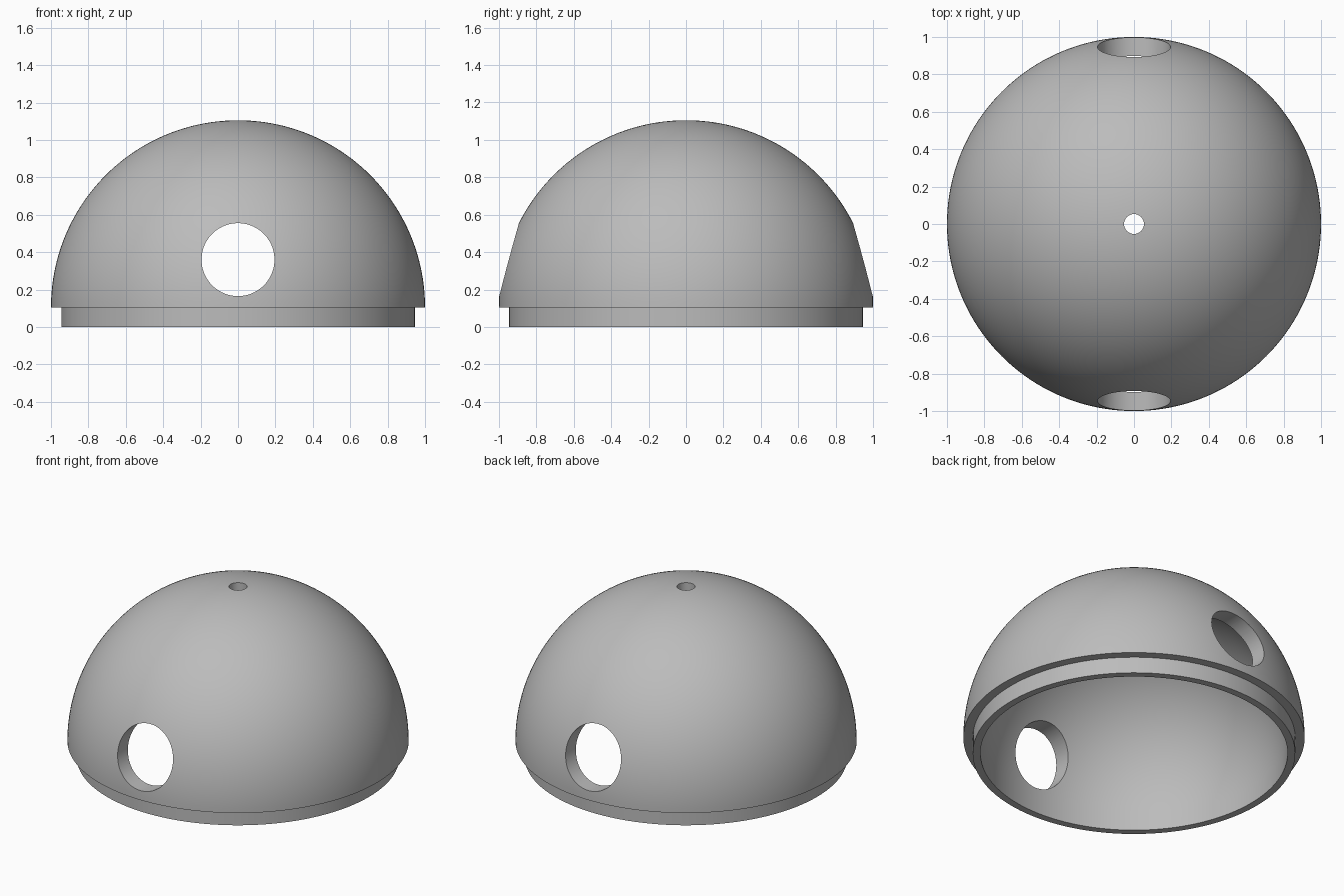
import bpy
import bmesh
from math import sin, cos, asin, pi, radians
from mathutils import Matrix

cube = bpy.data.objects.get("Cube")
if cube:
    bpy.data.objects.remove(cube, do_unlink=True)

BASE = 0.105        # height of the lip and of the dome centre
OUTER, INNER = 1.0, 0.9
LIP = 0.945
TOP_HOLE = 0.053
STEPS, SEGMENTS = 48, 160

grey = bpy.data.materials.new("grey")
grey.use_nodes = True
grey.diffuse_color = (0.5, 0.5, 0.5, 1)
grey.node_tree.nodes["Principled BSDF"].inputs["Base Color"].default_value = (0.5, 0.5, 0.5, 1)


def make_object(name, bm):
    bmesh.ops.recalc_face_normals(bm, faces=bm.faces)
    mesh = bpy.data.meshes.new(name)
    bm.to_mesh(mesh)
    bm.free()
    mesh.materials.append(grey)
    obj = bpy.data.objects.new(name, mesh)
    bpy.context.collection.objects.link(obj)
    return obj


def arc(radius):
    """Quarter arc from the dome's equator up to the rim of the top hole."""
    end = pi / 2 - asin(TOP_HOLE / radius)
    angles = [end * i / STEPS for i in range(STEPS + 1)]
    return [(radius * cos(a), BASE + radius * sin(a)) for a in angles]


# Hollow dome with a stepped lip and top hole, turned from a closed profile
profile = [(INNER, 0), (LIP, 0), (LIP, BASE)] + arc(OUTER) + arc(INNER)[::-1]
bm = bmesh.new()
rings = []
for s in range(SEGMENTS):
    a = 2 * pi * s / SEGMENTS
    rings.append([bm.verts.new((r * cos(a), r * sin(a), z)) for r, z in profile])
count = len(profile)
for s in range(SEGMENTS):
    here, there = rings[s], rings[(s + 1) % SEGMENTS]
    for i in range(count):
        j = (i + 1) % count
        bm.faces.new((here[i], there[i], there[j], here[j]))
dome = make_object("dome_shell", bm)

# Round opening cut straight through the front and back walls
bm = bmesh.new()
bmesh.ops.create_cone(
    bm, cap_ends=True, segments=96, radius1=0.195, radius2=0.195, depth=3,
    matrix=Matrix.Translation((0, 0, 0.36)) @ Matrix.Rotation(pi / 2, 4, "X"))
cutter = make_object("side_hole_cutter", bm)
cutter.hide_render = True

cut = dome.modifiers.new("side_holes", "BOOLEAN")
cut.operation = "DIFFERENCE"
cut.solver = "EXACT"
cut.object = cutter

bpy.ops.object.select_all(action="DESELECT")
dome.select_set(True)
bpy.context.view_layer.objects.active = dome
bpy.ops.object.modifier_apply(modifier=cut.name)
bpy.data.objects.remove(cutter, do_unlink=True)
bpy.ops.object.shade_smooth_by_angle(angle=radians(30))
